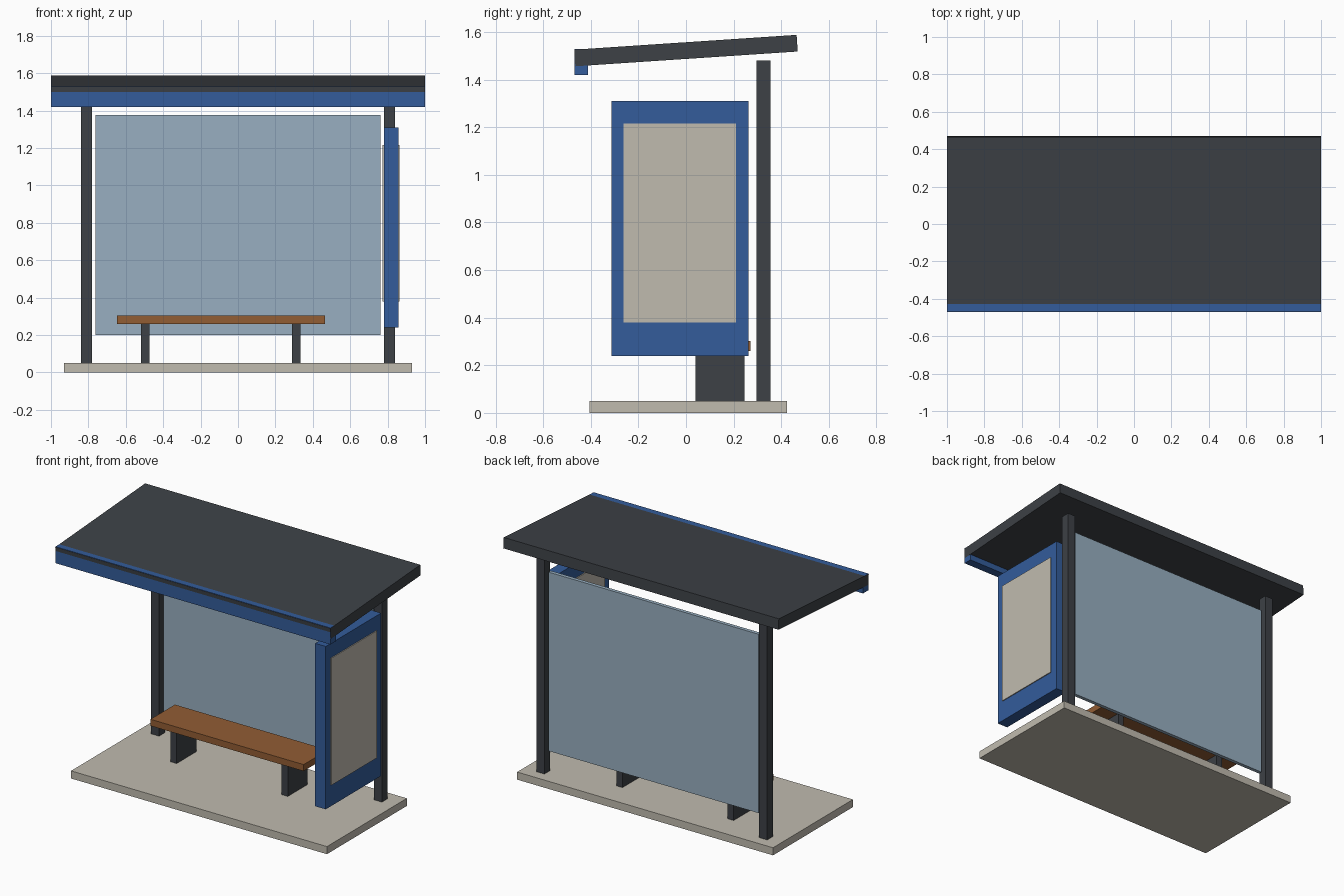
import bpy
import bmesh
import math
from mathutils import Matrix, Vector

old = bpy.data.objects.get("Cube")
if old:
    bpy.data.objects.remove(old, do_unlink=True)


def material(name, hex_code):
    """Flat material from an sRGB hex code, stored as linear values."""
    channels = [int(hex_code[i:i + 2], 16) / 255 for i in (0, 2, 4)]
    colour = [c / 12.92 if c < 0.04 else ((c + 0.055) / 1.055) ** 2.4 for c in channels] + [1]
    mat = bpy.data.materials.new(name)
    mat.use_nodes = True
    mat.diffuse_color = colour
    mat.node_tree.nodes["Principled BSDF"].inputs["Base Color"].default_value = colour
    return mat


def box(name, mat, x, y, z, tilt=0):
    """Box spanning three (low, high) ranges, tilted about x through its centre."""
    spans = (x, y, z)
    mesh = bpy.data.meshes.new(name)
    bm = bmesh.new()
    bmesh.ops.create_cube(bm, size=1)
    bmesh.ops.transform(bm, matrix=Matrix.Diagonal([b - a for a, b in spans] + [1]), verts=bm.verts)
    bm.to_mesh(mesh)
    bm.free()
    mesh.materials.append(mat)
    obj = bpy.data.objects.new(name, mesh)
    obj.location = Vector([(a + b) / 2 for a, b in spans])
    obj.rotation_euler.x = tilt
    bpy.context.collection.objects.link(obj)
    return obj


metal = material("dark_metal", "3D4146")
blue = material("blue_paint", "335C9B")
concrete = material("pale_concrete", "C0BBAF")
glass = material("pale_blue_glass", "98AFC1")
wood = material("brown_wood", "925D34")

# Ground slab
box("base_slab", concrete, (-0.93, 0.93), (-0.405, 0.425), (0, 0.05))

# Rear posts and glass pane
for side, x in (("right", -0.81), ("left", 0.81)):
    box(side + "_post", metal, (x - 0.029, x + 0.029), (0.296, 0.355), (0.05, 1.48))
box("back_pane", glass, (-0.763, 0.763), (0.314, 0.338), (0.2, 1.375))

# Sloping roof with a blue board along its front edge
box("roof", metal, (-1, 1), (-0.468, 0.468), (1.487, 1.557), math.radians(3.8))
box("roof_front_board", blue, (-0.9995, 0.9995), (-0.4676, -0.411), (1.42, 1.5287))

# Bench
box("bench_seat", wood, (-0.648, 0.465), (0.017, 0.27), (0.26, 0.303))
for side, x in (("right", -0.496), ("left", 0.312)):
    box(side + "_bench_leg", metal, (x - 0.022, x + 0.022), (0.04, 0.245), (0.05, 0.26))

# Display panel with a poster on both faces
box("display_frame", blue, (0.78, 0.857), (-0.313, 0.262), (0.24, 1.31))
for side, x in (("inner", 0.773), ("outer", 0.856)):
    box(side + "_poster", concrete, (x, x + 0.007), (-0.262, 0.21), (0.38, 1.215))
